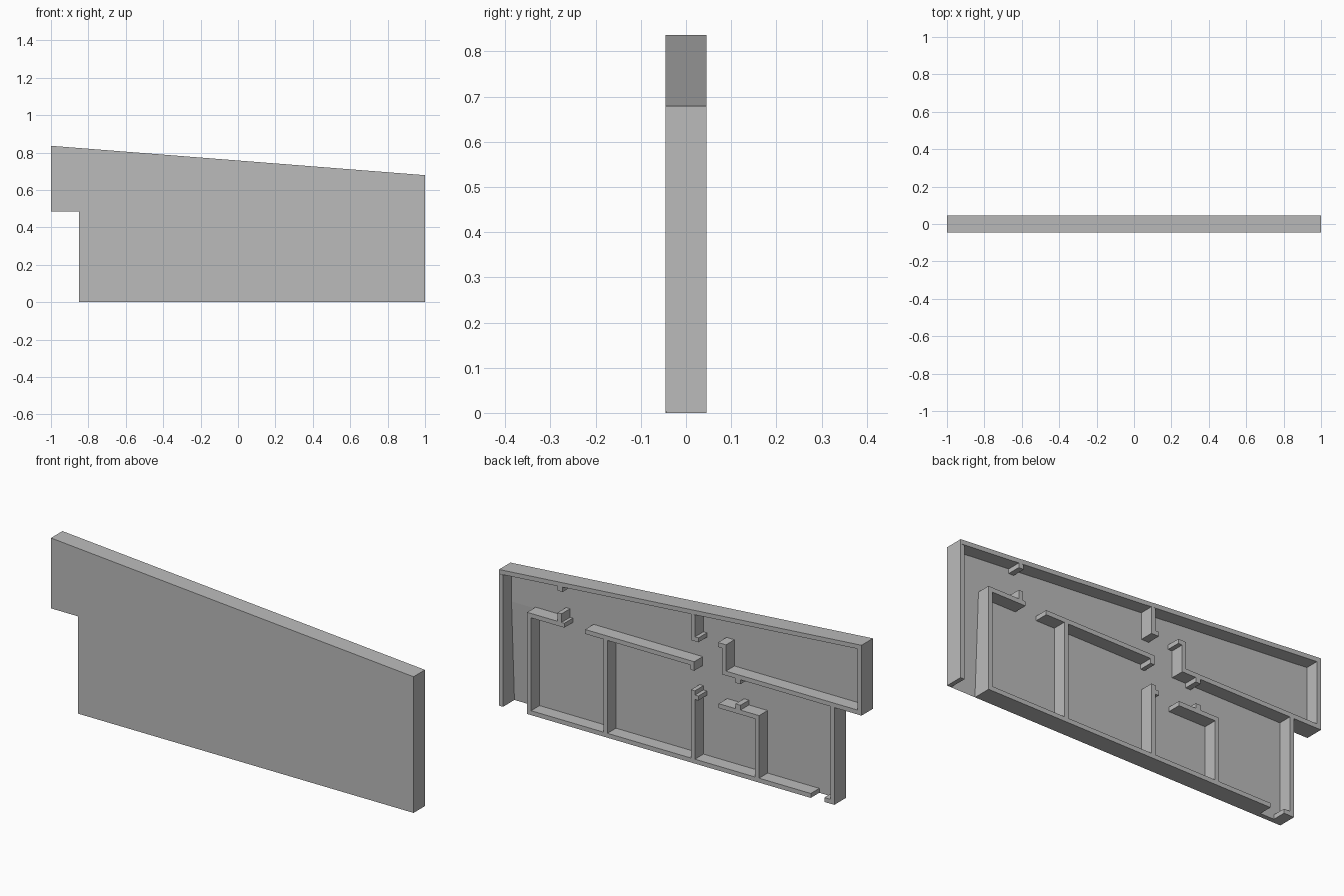
import bpy, bmesh
from mathutils import Vector

if "Cube" in bpy.data.objects:
    bpy.data.objects.remove(bpy.data.objects["Cube"], do_unlink=True)

grey = bpy.data.materials.new("plain grey")
grey.use_nodes = True
colour = (0.5, 0.5, 0.5, 1)
grey.diffuse_color = colour
grey.node_tree.nodes["Principled BSDF"].inputs["Base Color"].default_value = colour

FRONT, FLOOR, RIM = -0.045, -0.022, 0.045   # depth levels along y
T = 0.022                                   # wall thickness
HALL = 0.485                                # underside of the middle walls


def roof(x):
    """Height of the sloping outer edge."""
    return 0.7575 - 0.0785 * x


def prism(name, points, sweep):
    """Extrude a closed 3D polygon along a vector."""
    bm = bmesh.new()
    face = bm.faces.new([bm.verts.new(p) for p in points])
    new = bmesh.ops.extrude_face_region(bm, geom=[face])["geom"]
    bmesh.ops.translate(bm, vec=Vector(sweep),
                        verts=[v for v in new if isinstance(v, bmesh.types.BMVert)])
    bmesh.ops.recalc_face_normals(bm, faces=bm.faces)
    mesh = bpy.data.meshes.new(name)
    bm.to_mesh(mesh)
    bm.free()
    mesh.materials.append(grey)
    obj = bpy.data.objects.new(name, mesh)
    bpy.context.collection.objects.link(obj)
    return obj


def plate(name, outline, y0, y1):
    """Extrude an x-z outline through the depth."""
    return prism(name, [(x, y0, z) for x, z in outline], (0, y1 - y0, 0))


def wall(name, x0, x1, z0, z1):
    return plate(name, [(x0, z0), (x1, z0), (x1, z1), (x0, z1)], FRONT + 0.001, RIM)


def upright(name, x, z0, z1):
    """Vertical wall whose left side is at x."""
    return wall(name, x - T, x, z0, z1)


def level(name, x0, x1, z):
    """Horizontal wall whose underside is at z."""
    return wall(name, x0, x1, z, z + T)


# Floor slab, with a ramp that thins out to the open lower edge
plate("floor", [(-1, HALL), (-0.85, HALL), (-0.85, 0), (0.845, 0), (0.845, 0.5),
                (1, 0.5), (1, roof(1)), (-1, roof(-1))], FRONT, FLOOR)
prism("ramp_floor", [(0.845, FRONT, 0), (0.845, FRONT, 0.5), (0.845, FLOOR, 0.5)],
      (0.155, 0, 0))

# Outer walls
plate("top_wall", [(-1, roof(-1) - T), (1, roof(1) - T), (1, roof(1)), (-1, roof(-1))],
      FRONT, RIM)
upright("left_wall", 1, 0, roof(1) - T)
upright("right_upper_wall", -1 + T, HALL + T, roof(-1) - T)
upright("right_lower_wall", -0.85 + T, 0, HALL)
upright("left_inner_wall", 0.845, T, HALL)
level("bottom_wall", -0.72, 0.845, 0)
level("bottom_corner_stub", -0.85 + T, -0.795, 0)

# Left room and its doorway
level("left_room_wall", 0.64, 0.845, HALL)
upright("left_room_door_jamb", 0.677, HALL + T, 0.55)
wall("top_wall_jamb", 0.65, 0.677, 0.66, roof(0.66) - T)

# Middle rooms
level("middle_room_wall", -0.055, 0.525, HALL)
upright("middle_room_divider", 0.424, T, HALL)
upright("middle_room_door_jamb", -0.055, 0.462, HALL + T)
upright("hall_upper_wall", -0.059, 0.61, roof(-0.07) - T)
wall("hall_upper_jamb", -0.1, -0.059 - T, 0.61, 0.61 + T)
upright("hall_lower_wall", -0.059, T, 0.363)
wall("hall_lower_jamb", -0.1, -0.059 - T, 0.32, 0.342)

# Right upper room
level("right_room_wall", -1, -0.23, HALL)
upright("right_room_side_wall", -0.23, HALL + T, 0.638)
level("right_room_door_jamb", -0.23, -0.208, 0.616)
wall("right_room_lower_jamb", -0.332, -0.305, 0.463, HALL)

# Small lower room
level("small_room_wall", -0.435, -0.212, 0.312)
upright("small_room_side_wall", -0.413, T, 0.312)
wall("small_room_jamb", -0.332, -0.305, 0.312 + T, 0.358)
